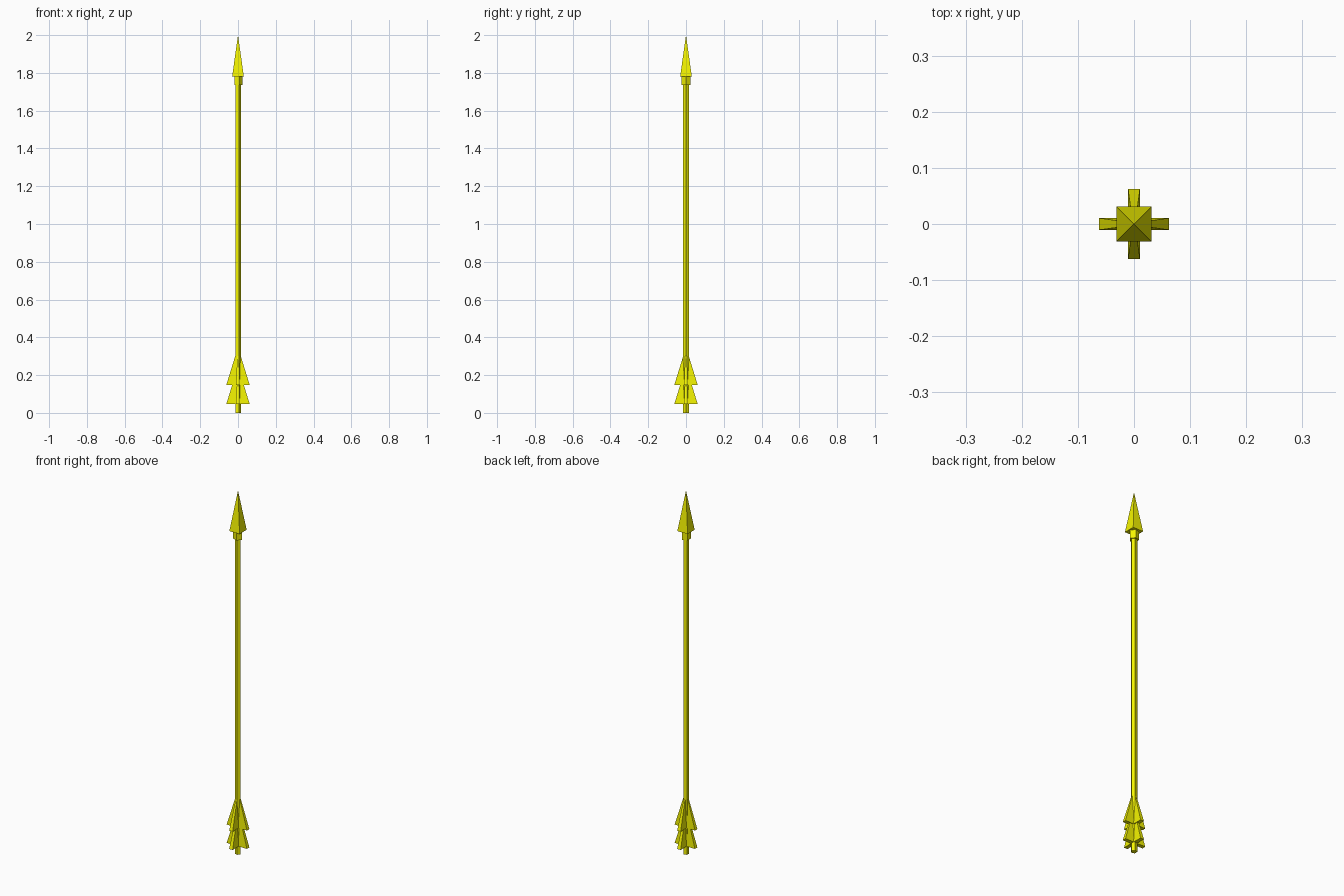
import bpy, bmesh, math
from mathutils import Matrix

if "Cube" in bpy.data.objects:
    bpy.data.objects.remove(bpy.data.objects["Cube"])

mat = bpy.data.materials.new("yellow")
mat.diffuse_color = (0.9, 0.9, 0.0, 1)
mat.use_nodes = True
mat.node_tree.nodes["Principled BSDF"].inputs["Base Color"].default_value = mat.diffuse_color

def finish(name, bm):
    bmesh.ops.recalc_face_normals(bm, faces=bm.faces)
    me = bpy.data.meshes.new(name)
    bm.to_mesh(me)
    bm.free()
    me.materials.append(mat)
    ob = bpy.data.objects.new(name, me)
    bpy.context.collection.objects.link(ob)
    return ob

def prism(name, sides, r1, r2, z1, z2, turn=0):
    bm = bmesh.new()
    m = Matrix.Translation((0, 0, (z1 + z2) / 2)) @ Matrix.Rotation(turn, 4, 'Z')
    bmesh.ops.create_cone(bm, cap_ends=True, segments=sides, radius1=r1,
                          radius2=r2, depth=z2 - z1, matrix=m)
    bmesh.ops.remove_doubles(bm, verts=bm.verts, dist=1e-6)
    return finish(name, bm)

# Five-sided shaft and collar (one corner towards +x), four-sided point
prism("shaft", 5, 0.016, 0.016, 0, 1.76, -math.pi / 2)
prism("collar", 5, 0.024, 0.024, 1.735, 1.785, -math.pi / 2)
prism("arrow_head", 4, 0.031 * math.sqrt(2), 0, 1.78, 2.0, math.pi / 4)

# Feather vanes: tapered wedges, four around the shaft in two tiers
def vane(name, z, angle):
    bm = bmesh.new()
    loops = []
    for h, reach, half in ((0, 0.062, 0.0105), (0.155, 0.0145, 0.004)):
        loops.append([bm.verts.new(p) for p in (
            (0, -half, z + h), (reach, -half, z + h),
            (reach, half, z + h), (0, half, z + h))])
    low, high = loops
    bm.faces.new(low)
    bm.faces.new(high)
    for i in range(4):
        j = (i + 1) % 4
        bm.faces.new((low[i], low[j], high[j], high[i]))
    bmesh.ops.rotate(bm, verts=bm.verts, matrix=Matrix.Rotation(angle, 3, 'Z'))
    finish(name, bm)

for tier, z in (("lower", 0.046), ("upper", 0.147)):
    for k in range(4):
        vane(f"{tier}_vane_{k + 1}", z, k * math.pi / 2)
